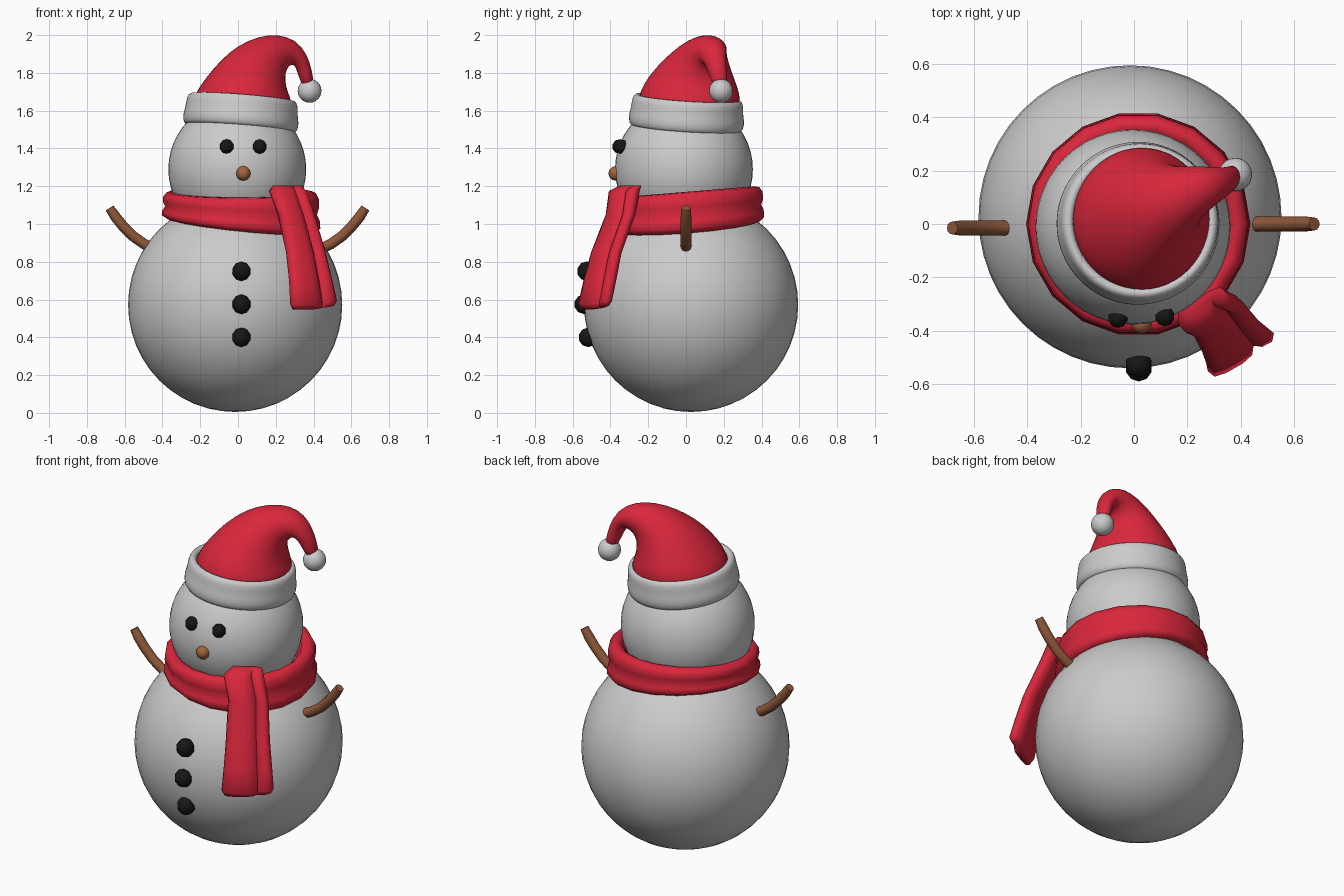
import bpy, bmesh
from math import sin, cos, pi, tau
from mathutils import Vector

if "Cube" in bpy.data.objects:
    bpy.data.objects.remove(bpy.data.objects["Cube"])


def material(name, rgb):
    m = bpy.data.materials.new(name)
    m.diffuse_color = (*rgb, 1)
    m.use_nodes = True
    m.node_tree.nodes["Principled BSDF"].inputs["Base Color"].default_value = m.diffuse_color
    return m


RED = material("red_cloth", (0.70, 0.02, 0.045))
BLACK = material("coal", (0.008, 0.008, 0.008))
BROWN = material("wood", (0.27, 0.095, 0.04))
ORANGE = material("nose_orange", (0.36, 0.13, 0.045))


def finish(ob, name, mat=None, angle=60):
    ob.name = name
    if mat:
        ob.data.materials.append(mat)
    bpy.ops.object.select_all(action='DESELECT')
    ob.select_set(True)
    bpy.context.view_layer.objects.active = ob
    bpy.ops.object.shade_smooth_by_angle(angle=angle * pi / 180)
    return ob


def ball(name, loc, r, mat=None, seg=48):
    bpy.ops.mesh.primitive_uv_sphere_add(segments=seg, ring_count=seg // 2, radius=r, location=loc)
    return finish(bpy.context.object, name, mat)


def loft(name, rings, mat=None, loop=False, subsurf=0, angle=60):
    """Skin closed rings of points; loop joins the last ring to the first."""
    bm = bmesh.new()
    vs = [[bm.verts.new(p) for p in ring] for ring in rings]
    n, k = len(rings[0]), len(rings)
    for i in range(k if loop else k - 1):
        a, b = vs[i], vs[(i + 1) % k]
        for j in range(n):
            bm.faces.new((a[j], a[(j + 1) % n], b[(j + 1) % n], b[j]))
    if not loop:
        bm.faces.new(vs[0])
        bm.faces.new(vs[-1])
    bmesh.ops.recalc_face_normals(bm, faces=bm.faces)
    me = bpy.data.meshes.new(name)
    bm.to_mesh(me)
    bm.free()
    ob = bpy.data.objects.new(name, me)
    bpy.context.collection.objects.link(ob)
    finish(ob, name, mat, angle)
    if subsurf:
        s = ob.modifiers.new("smooth", 'SUBSURF')
        s.levels = s.render_levels = subsurf
    return ob


# Snow body and head
ball("body", (-0.015, 0.027, 0.572), 0.567)
ball("head", (-0.004, -0.011, 1.29), 0.365)

# Coal eyes, buttons and nose
for i, (x, y) in enumerate([(-0.06, -0.352), (0.115, -0.345)]):
    ball(f"eye_{i}", (x, y, 1.41), 0.039, BLACK, 10)
for i, (y, z) in enumerate([(-0.525, 0.75), (-0.54, 0.575), (-0.517, 0.40)]):
    ball(f"button_{i}", (0.018, y, z), 0.052, BLACK, 10)
ball("nose", (0.028, -0.372, 1.268), 0.039, ORANGE, 12)

# Stick arms, bowed upward
for side, y in ((1, 0.0), (-1, -0.015)):
    path = [(0.44, 0.87), (0.49, 0.893), (0.55, 0.935), (0.605, 0.99), (0.645, 1.04), (0.675, 1.085)]
    rings = []
    for i, (x, z) in enumerate(path):
        a, b = path[max(i - 1, 0)], path[min(i + 1, len(path) - 1)]
        t = Vector((b[0] - a[0], 0, b[1] - a[1])).normalized()
        nrm = Vector((-t.z, 0, t.x))
        r = 0.028 if i < len(path) - 1 else 0.024
        ring = [Vector((x, y, z)) + nrm * r * cos(tau * k / 12) + Vector((0, r * sin(tau * k / 12), 0))
                for k in range(12)]
        rings.append([(side * p.x - (0.005 if side < 0 else 0), p.y, p.z) for p in ring])
    loft("right_arm" if side > 0 else "left_arm", rings, BROWN)

# Hat brim: rounded band, tilted
profile = [(0.25, -0.07), (0.285, -0.085), (0.303, -0.07), (0.308, -0.03), (0.297, 0.01), (0.296, 0.05),
           (0.288, 0.078), (0.268, 0.088), (0.24, 0.07)]
rings = []
for i in range(40):
    c, s = cos(tau * i / 40), sin(tau * i / 40)
    rings.append([(0.018 + r * c + 0.08 * h, 0.005 + r * s + 0.065 * h,
                   1.587 + h - 0.08 * r * c - 0.065 * r * s) for r, h in profile])
loft("hat_brim", rings, loop=True, subsurf=1)

# Hat cone: each ring spans outer (x, z) to inner (x, z), with y centre and half width
spans = [(-.255, 1.60, .29, 1.57, .015, .27), (-.235, 1.685, .29, 1.645, .018, .275),
         (-.175, 1.77, .262, 1.705, .02, .25), (-.095, 1.868, .25, 1.76, .035, .205),
         (.0, 1.948, .253, 1.80, .06, .16), (.11, 1.995, .263, 1.828, .09, .125),
         (.21, 2.006, .283, 1.845, .12, .098), (.305, 1.977, .30, 1.84, .14, .072),
         (.367, 1.90, .308, 1.82, .155, .057), (.393, 1.81, .325, 1.77, .17, .047),
         (.403, 1.74, .345, 1.72, .18, .04)]
rings = []
for ax, az, bx, bz, yc, w in spans:
    ring = []
    for k in range(24):
        c, s = cos(tau * k / 24), sin(tau * k / 24)
        ring.append(((ax + bx) / 2 + c * (ax - bx) / 2, yc + s * w, (az + bz) / 2 + c * (az - bz) / 2))
    rings.append(ring)
loft("hat", rings, RED, subsurf=1)
ball("hat_pompom", (0.379, 0.185, 1.705), 0.063, None, 24)

# Scarf wrapped round the neck, folded section, tilted
section = [(0.33, -0.85), (0.395, -1.0), (0.42, -0.75), (0.417, -0.4), (0.402, -0.1), (0.414, 0.25),
           (0.412, 0.65), (0.395, 0.95), (0.365, 1.0), (0.335, 0.8)]
rings = []
for i in range(18):
    c, s = cos(tau * i / 18), sin(tau * i / 18)
    half = 0.09 + 0.02 * c
    mid = 1.08 - 0.02 * c + 0.03 * s
    rings.append([(0.016 + r * c, r * s, mid + h * half) for r, h in section])
loft("scarf_wrap", rings, RED, loop=True, angle=75)

# Scarf tail hanging at the front: z, centre x, centre y, half width, half thickness
stations = [(1.205, .262, -.29, .085, .025), (1.175, .265, -.325, .11, .05), (1.05, .31, -.345, .11, .045),
            (0.85, .36, -.42, .12, .042), (0.70, .385, -.455, .132, .042), (0.575, .40, -.48, .142, .04),
            (0.548, .40, -.48, .128, .022)]
flat = [(-1, 0), (-.92, .75), (-.6, 1), (-.1, 1), (.22, .75), (.38, .05), (.55, .55), (.85, .6), (1, 0),
        (.9, -.7), (.4, -1), (-.3, -.7), (-.85, -.8)]
wide, out = Vector((0.87, 0.5, 0)), Vector((0.5, -0.87, 0))
rings = []
for z, x, y, hw, th in stations:
    rings.append([Vector((x, y, z)) + wide * hw * u + out * th * v +
                  Vector((0, 0, 0.02 * max(u, 0) if z < 0.6 else 0)) for u, v in flat])
loft("scarf_tail", rings, RED, angle=75)
